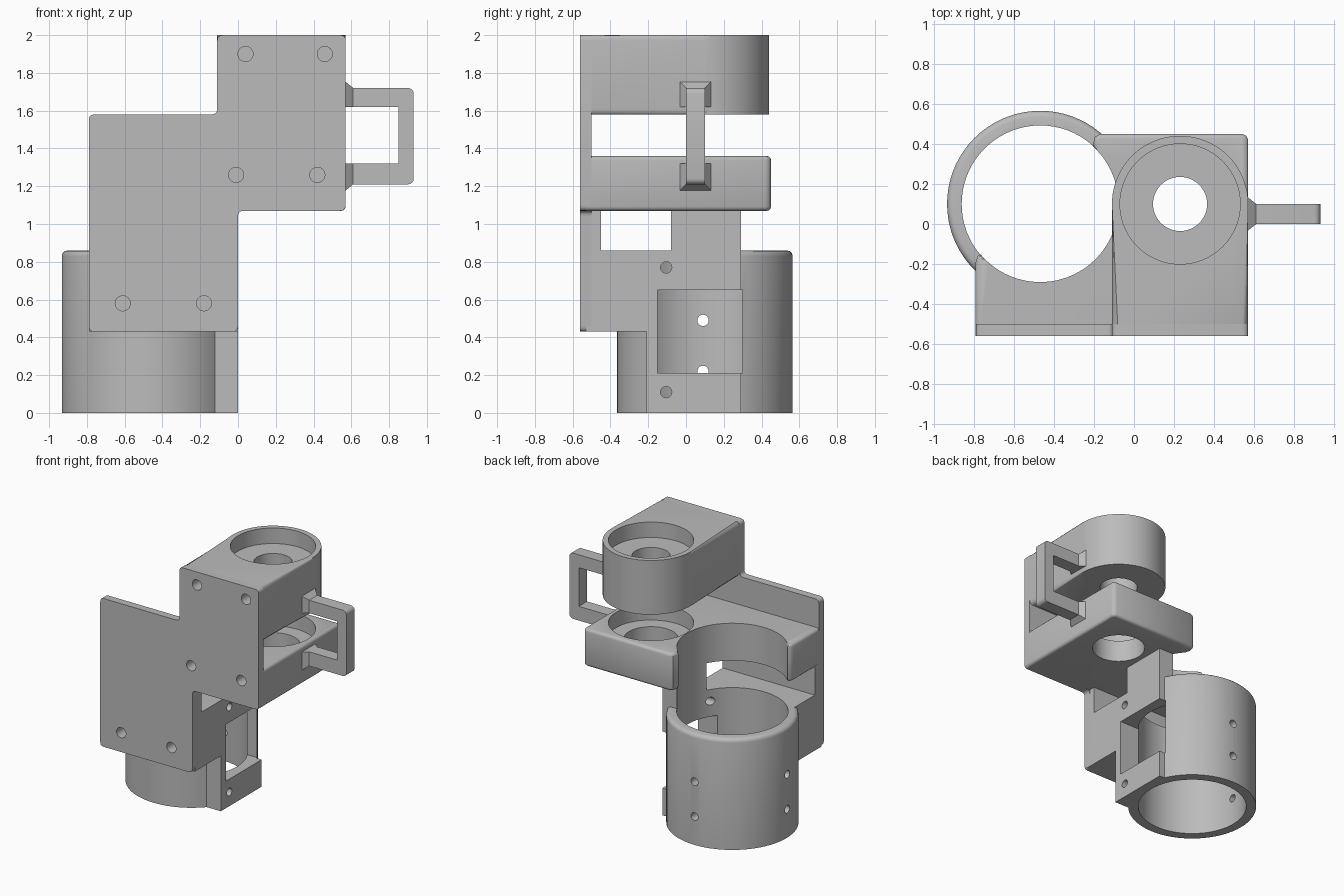
import bpy, bmesh
from math import cos, sin, radians
from mathutils import Vector, Matrix

if "Cube" in bpy.data.objects:
    bpy.data.objects.remove(bpy.data.objects["Cube"])

grey = bpy.data.materials.new("plain grey")
grey.use_nodes = True
grey.diffuse_color = (0.5, 0.5, 0.5, 1)
grey.node_tree.nodes["Principled BSDF"].inputs["Base Color"].default_value = grey.diffuse_color

TUBE = (-0.468, 0.1)    # clamp axis
BORE = (0.23, 0.1)      # axis of the two mounts
FRONT = -0.53           # hidden start of the blocks, inside the plate


def arc(center, r, start, end, n):
    angles = [radians(start + (end - start) * i / n) for i in range(n + 1)]
    return [(center[0] + r * cos(a), center[1] + r * sin(a)) for a in angles]


def rounded(points, r=0.03):
    """Round every corner of a polygon."""
    out = []
    pts = [Vector(p) for p in points]
    for i, p in enumerate(pts):
        a = p + (pts[i - 1] - p).normalized() * r
        b = p + (pts[(i + 1) % len(pts)] - p).normalized() * r
        for t in (0, 0.25, 0.5, 0.75, 1):
            out.append(tuple(a * (1 - t) ** 2 + p * 2 * t * (1 - t) + b * t * t))
    return out


def finish(name, bm):
    bmesh.ops.recalc_face_normals(bm, faces=bm.faces)
    mesh = bpy.data.meshes.new(name)
    bm.to_mesh(mesh)
    bm.free()
    mesh.materials.append(grey)
    obj = bpy.data.objects.new(name, mesh)
    bpy.context.collection.objects.link(obj)
    return obj


def prism(name, points, low, high, axis="z", rim=0):
    """Extrude a profile along z, or an x-z profile along y; soften its rims."""
    place = (lambda p, h: (p[0], p[1], h)) if axis == "z" else (lambda p, h: (p[0], h, p[1]))
    bm = bmesh.new()
    rings = [[bm.verts.new(place(p, h)) for p in points] for h in (low, high)]
    caps = [bm.faces.new(ring) for ring in rings]
    for i in range(len(points)):
        bm.faces.new((rings[0][i - 1], rings[0][i], rings[1][i], rings[1][i - 1]))
    if rim:
        edges = {e for f in caps for e in f.edges
                 if any(v.co.y > FRONT + 0.01 for v in e.verts)}
        bmesh.ops.bevel(bm, geom=list(edges), offset=rim, segments=3, profile=0.5,
                        affect="EDGES", clamp_overlap=False)
    return finish(name, bm)


def box(name, x, y, z):
    return prism(name, [(x[0], y[0]), (x[1], y[0]), (x[1], y[1]), (x[0], y[1])], *z)


def rod(center, r, length, axis="z", n=32):
    bm = bmesh.new()
    turn = {"x": Matrix.Rotation(radians(90), 4, "Y"),
            "y": Matrix.Rotation(radians(90), 4, "X"), "z": Matrix()}[axis]
    bmesh.ops.create_cone(bm, cap_ends=True, segments=n, radius1=r, radius2=r, depth=length,
                          matrix=Matrix.Translation(center) @ turn)
    return finish("cutter", bm)


def combine(obj, others, operation):
    bpy.context.view_layer.objects.active = obj
    for other in others:
        mod = obj.modifiers.new("combine", "BOOLEAN")
        mod.operation, mod.solver, mod.object = operation, "EXACT", other
        bpy.ops.object.modifier_apply(modifier=mod.name)
        bpy.data.objects.remove(other)


def screw_holes(spots):
    return [rod((x, -0.48, z), 0.04, 0.24, "y", 24) for x, z in spots]


upper_spots = [(0.04, 1.9), (0.46, 1.9)]
middle_spots = [(-0.01, 1.26), (0.42, 1.26)]
lower_spots = [(-0.61, 0.58), (-0.18, 0.58)]

# Stepped front plate
front_plate = prism("front_plate", rounded([
    (-0.79, 0.43), (0, 0.43), (0, 1.07), (0.57, 1.07),
    (0.57, 2), (-0.11, 2), (-0.11, 1.58), (-0.79, 1.58)]), -0.56, -0.5, "y")
combine(front_plate, screw_holes(upper_spots + middle_spots + lower_spots), "DIFFERENCE")

# Upper mount: round-ended block with a stepped bore
upper_mount = prism("upper_mount", [(-0.11, FRONT), (0.57, FRONT)] + arc(BORE, 0.34, 0, 180, 40),
                    1.58, 2, rim=0.03)
combine(upper_mount, [rod((*BORE, 2), 0.3, 0.24, n=64), rod((*BORE, 1.8), 0.135, 1, n=48)]
        + screw_holes(upper_spots), "DIFFERENCE")

# Lower mount: wide block hollowed around the clamp axis
lower_mount = prism("lower_mount", [
    (-0.79, FRONT), (0.57, FRONT), (0.57, 0.42), (0.56, 0.44), (0.54, 0.45),
    (-0.17, 0.45), (-0.195, 0.435)] + arc(TUBE, 0.39, 48, -140, 40)
    + [(-0.78, -0.16), (-0.79, -0.19)], 1.07, 1.36, rim=0.022)
combine(lower_mount, [rod((*BORE, 1.36), 0.3, 0.24, n=64), rod((*BORE, 1.2), 0.19, 1, n=48)]
        + screw_holes(middle_spots), "DIFFERENCE")

# Tube clamp with its bracket, side post and open side window
tube_clamp = prism("tube_clamp", arc(TUBE, 0.465, 0, 355, 71), 0, 0.86)
bm = bmesh.new()
bm.from_mesh(tube_clamp.data)
top = [e for e in bm.edges if all(v.co.z > 0.85 for v in e.verts)]
bmesh.ops.bevel(bm, geom=top, offset=0.03, segments=3, profile=0.5, affect="EDGES")
bm.to_mesh(tube_clamp.data)
bm.free()
combine(tube_clamp, [
    box("bracket", (-0.79, 0), (FRONT, -0.15), (0.43, 0.86)),
    box("back_wall", (-0.79, 0), (FRONT, -0.45), (0.43, 1.09)),
    box("side_pad", (-0.25, 0), (-0.21, 0.29), (0, 0.86)),
    box("post", (-0.25, 0), (-0.08, 0.29), (0.6, 1.09))], "UNION")
combine(tube_clamp, [
    rod((*TUBE, 0.5), 0.392, 1.6, n=72),
    box("window", (-0.25, 0.1), (-0.15, 0.3), (0.21, 0.65))]
    + [rod((-0.05, -0.105, z), 0.03, 0.4, "x", 24) for z in (0.11, 0.77)]
    + [rod((-0.85, 0.09, z), 0.03, 0.4, "x", 24) for z in (0.22, 0.49)]
    + [rod((TUBE[0], 0.5, z), 0.03, 0.4, "y", 24) for z in (0.22, 0.49)]
    + screw_holes(lower_spots), "DIFFERENCE")

# Side handle: open loop with flared roots
outline = [(0.54, 1.21)] + arc((0.9, 1.24), 0.03, -90, 0, 4) + arc((0.9, 1.69), 0.03, 0, 90, 4)
handle = prism("handle", outline + [(0.54, 1.72), (0.54, 1.62), (0.85, 1.62),
                                    (0.85, 1.32), (0.54, 1.32)], 0, 0.1, "y")
for name, inner, outer, wide in (("upper_root", 1.62, 1.72, 1.76),
                                 ("lower_root", 1.32, 1.21, 1.17)):
    bm = bmesh.new()
    bmesh.ops.create_cube(bm, size=2)
    for v in bm.verts:
        tip = v.co.x > 0
        spread = 0.05 if tip else 0.09
        z = inner if v.co.z < 0 else (outer if tip else wide)
        v.co = (0.61 if tip else 0.56, 0.05 + spread * v.co.y, z)
    finish(name, bm)

# Smooth the round surfaces, keep the edges crisp
bpy.ops.object.select_all(action="DESELECT")
for obj in bpy.context.scene.objects:
    if obj.type == "MESH" and grey.name in obj.data.materials:
        obj.select_set(True)
        bpy.context.view_layer.objects.active = obj
bpy.ops.object.shade_smooth_by_angle(angle=radians(40))
